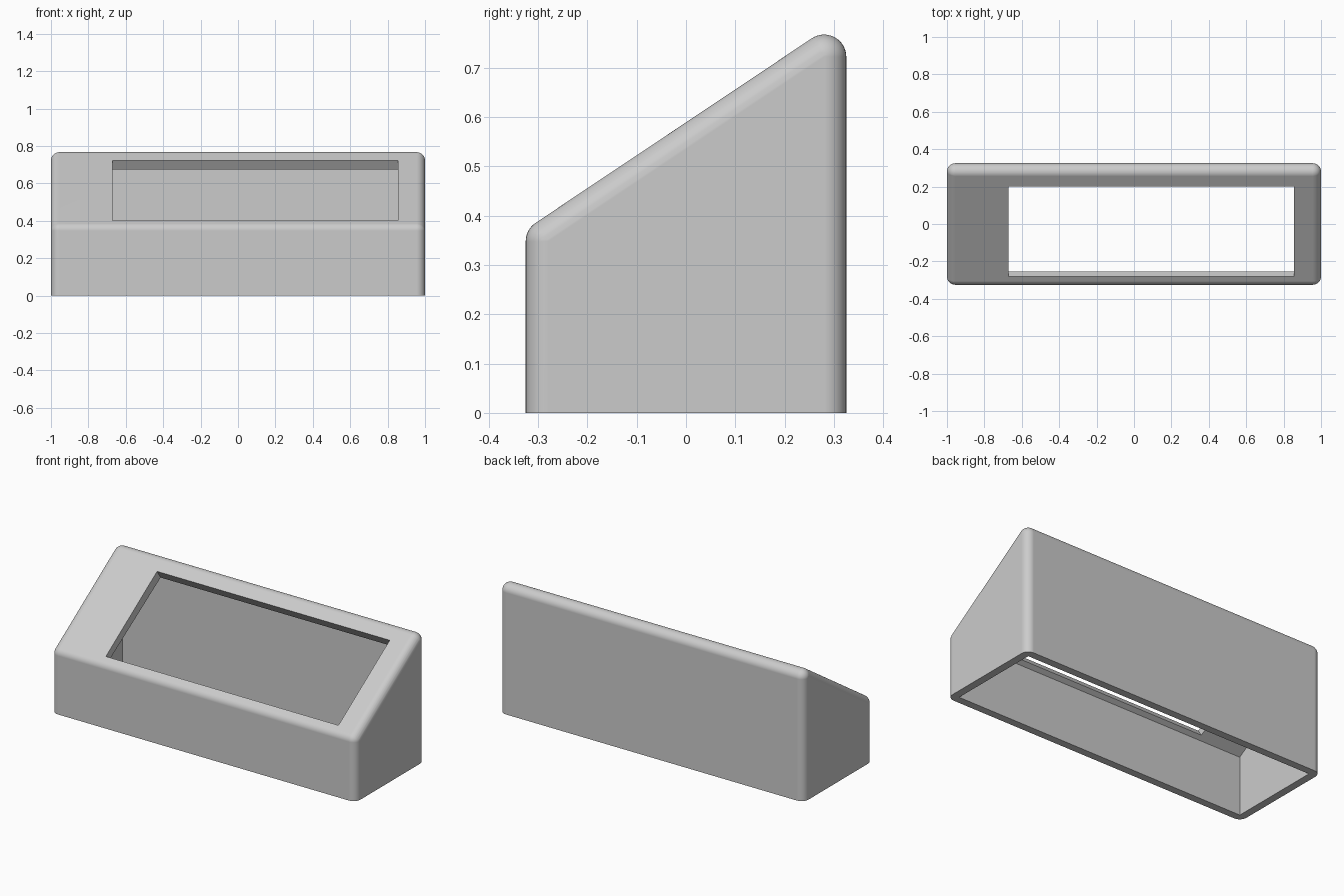
import bpy
import bmesh
from math import radians, sin, cos, tan
from mathutils import Matrix, Vector

if "Cube" in bpy.data.objects:
    bpy.data.objects.remove(bpy.data.objects["Cube"])

R = 0.045                      # corner radius
HX, HY = 1.0 - R, 0.325 - R    # corner centres
TILT = radians(33.75)          # slope of the panel
Z_BACK = 0.722
Z_FRONT = Z_BACK - 2 * HY * tan(TILT)

grey = bpy.data.materials.new("light_grey")
grey.use_nodes = True
colour = (0.6, 0.6, 0.6, 1)
grey.diffuse_color = colour
grey.node_tree.nodes["Principled BSDF"].inputs["Base Color"].default_value = colour


def make_object(name, bm):
    bmesh.ops.recalc_face_normals(bm, faces=bm.faces)
    mesh = bpy.data.meshes.new(name)
    bm.to_mesh(mesh)
    bm.free()
    mesh.materials.append(grey)
    obj = bpy.data.objects.new(name, mesh)
    bpy.context.collection.objects.link(obj)
    return obj


def prism(name, profile, x0, x1):
    """Extrude a (y, z) profile along x."""
    bm = bmesh.new()
    face = bm.faces.new([bm.verts.new((x0, y, z)) for y, z in profile])
    out = bmesh.ops.extrude_face_region(bm, geom=[face])
    moved = [v for v in out["geom"] if isinstance(v, bmesh.types.BMVert)]
    bmesh.ops.translate(bm, verts=moved, vec=(x1 - x0, 0, 0))
    return make_object(name, bm)


# Rounded wedge: hull of spheres at the top corners and circles at the base
bm = bmesh.new()
for x in (-HX, HX):
    for y, z in ((-HY, Z_FRONT), (HY, Z_BACK)):
        bmesh.ops.create_uvsphere(bm, u_segments=32, v_segments=32, radius=R,
                                  matrix=Matrix.Translation((x, y, z)))
        bmesh.ops.create_circle(bm, segments=32, radius=R,
                                matrix=Matrix.Translation((x, y, 0)))
points = [v.co.copy() for v in bm.verts]
bm.free()
bm = bmesh.new()
for p in points:
    bm.verts.new(p)
hull = bmesh.ops.convex_hull(bm, input=bm.verts)
loose = {g for g in hull["geom_interior"] + hull["geom_unused"]
         if isinstance(g, bmesh.types.BMVert)}
bmesh.ops.delete(bm, geom=list(loose), context="VERTS")
bmesh.ops.dissolve_limit(bm, angle_limit=radians(0.5), verts=bm.verts, edges=bm.edges)
case = make_object("sloped_case", bm)

# Hollow interior, open at the bottom
cavity = prism("cavity_cutter",
               [(-HY, -0.1), (HY, -0.1), (HY, 0.704), (-HY, Z_FRONT)], -0.955, 0.955)

# Display opening, cut square to the slope
along = Vector((cos(TILT), sin(TILT)))
normal = Vector((-sin(TILT), cos(TILT)))
middle = Vector((0, (Z_FRONT + Z_BACK) / 2)) + normal * R - along * 0.017
corners = [middle + along * a + normal * n
           for a, n in ((-0.289, -0.085), (0.289, -0.085), (0.289, 0.1), (-0.289, 0.1))]
opening = prism("opening_cutter", corners, -0.672, 0.855)

bpy.context.view_layer.objects.active = case
case.select_set(True)
for cutter in (cavity, opening):
    cutter.hide_render = True
    mod = case.modifiers.new(cutter.name, "BOOLEAN")
    mod.operation = "DIFFERENCE"
    mod.solver = "EXACT"
    mod.object = cutter
    bpy.ops.object.modifier_apply(modifier=mod.name)
    bpy.data.objects.remove(cutter)

# Smooth rounded edges, crisp cut edges, flat panels
bpy.ops.object.shade_smooth_by_angle(angle=radians(30))
weighted = case.modifiers.new("weighted_normals", "WEIGHTED_NORMAL")
weighted.keep_sharp = True
